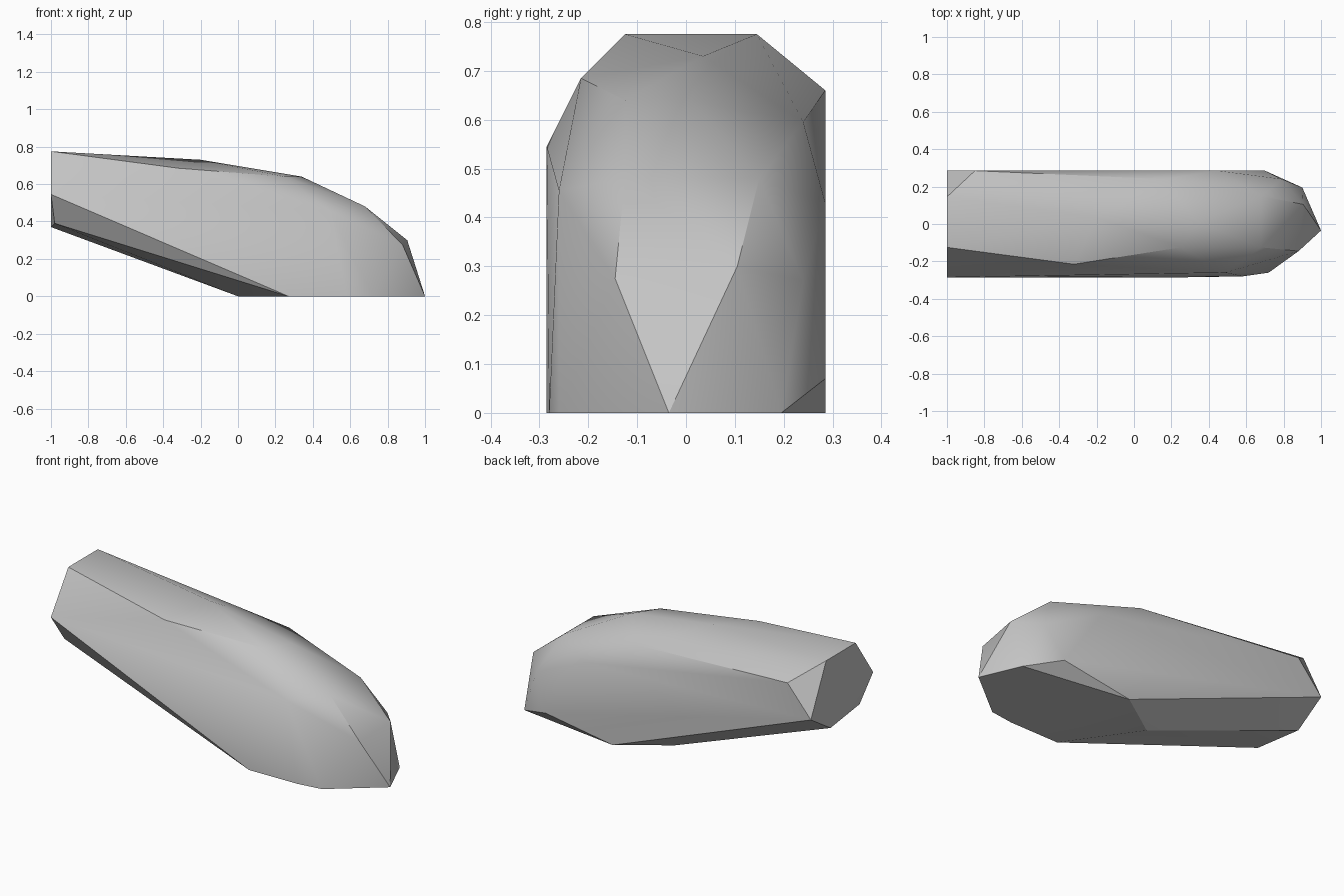
import bpy
import bmesh
import math

cube = bpy.data.objects.get("Cube")
if cube:
    bpy.data.objects.remove(cube, do_unlink=True)


def make_material(name, colour):
    material = bpy.data.materials.new(name)
    material.use_nodes = True
    material.diffuse_color = colour
    shader = material.node_tree.nodes["Principled BSDF"]
    shader.inputs["Base Color"].default_value = colour
    return material


def convex_solid(name, corners, material, sharp_angle):
    """Wrap a tight faceted skin around the corner points."""
    mesh = bpy.data.meshes.new(name)
    bm = bmesh.new()
    for corner in corners:
        bm.verts.new(corner)
    bmesh.ops.convex_hull(bm, input=list(bm.verts))
    loose = [vert for vert in bm.verts if not vert.link_faces]
    bmesh.ops.delete(bm, geom=loose, context="VERTS")
    bmesh.ops.recalc_face_normals(bm, faces=list(bm.faces))
    bm.to_mesh(mesh)
    bm.free()
    mesh.materials.append(material)
    solid = bpy.data.objects.new(name, mesh)
    bpy.context.collection.objects.link(solid)
    bpy.ops.object.select_all(action="DESELECT")
    solid.select_set(True)
    bpy.context.view_layer.objects.active = solid
    bpy.ops.object.shade_smooth_by_angle(angle=sharp_angle)
    return solid


# Blunt broken end, seen as an uneven hexagon
broken_end = [(-1, -.125, .775), (-1, .145, .775), (-1, .285, .485),
              (-1, .105, .37), (-.98, -.19, .39), (-1, -.285, .545)]

# Flat underside resting on the ground
underside = [(0, .1, 0), (.27, .285, 0), (.9, .195, 0), (1, -.035, 0),
             (.72, -.26, 0), (.58, -.28, 0), (.27, -.285, 0)]

# Long upper ridge sloping down to the nose
ridge = [(-.32, -.215, .685), (-.2, .035, .73), (.25, -.125, .64),
         (.34, .01, .64), (.68, -.125, .48), (.68, .15, .48)]

# Nose and the corners of the two long sides
nose = [(.88, -.145, .275), (.905, .105, .3), (.79, .24, .27)]
front_side = [(.49, -.26, .455)]
back_side = [(-.85, .285, .66), (.16, .24, .595),
             (.45, .285, .43), (.7, .285, .07)]

stone_grey = make_material("stone_grey", (.55, .55, .55, 1))
convex_solid("long_rock",
             broken_end + underside + ridge + nose + front_side + back_side,
             stone_grey, math.radians(30))
